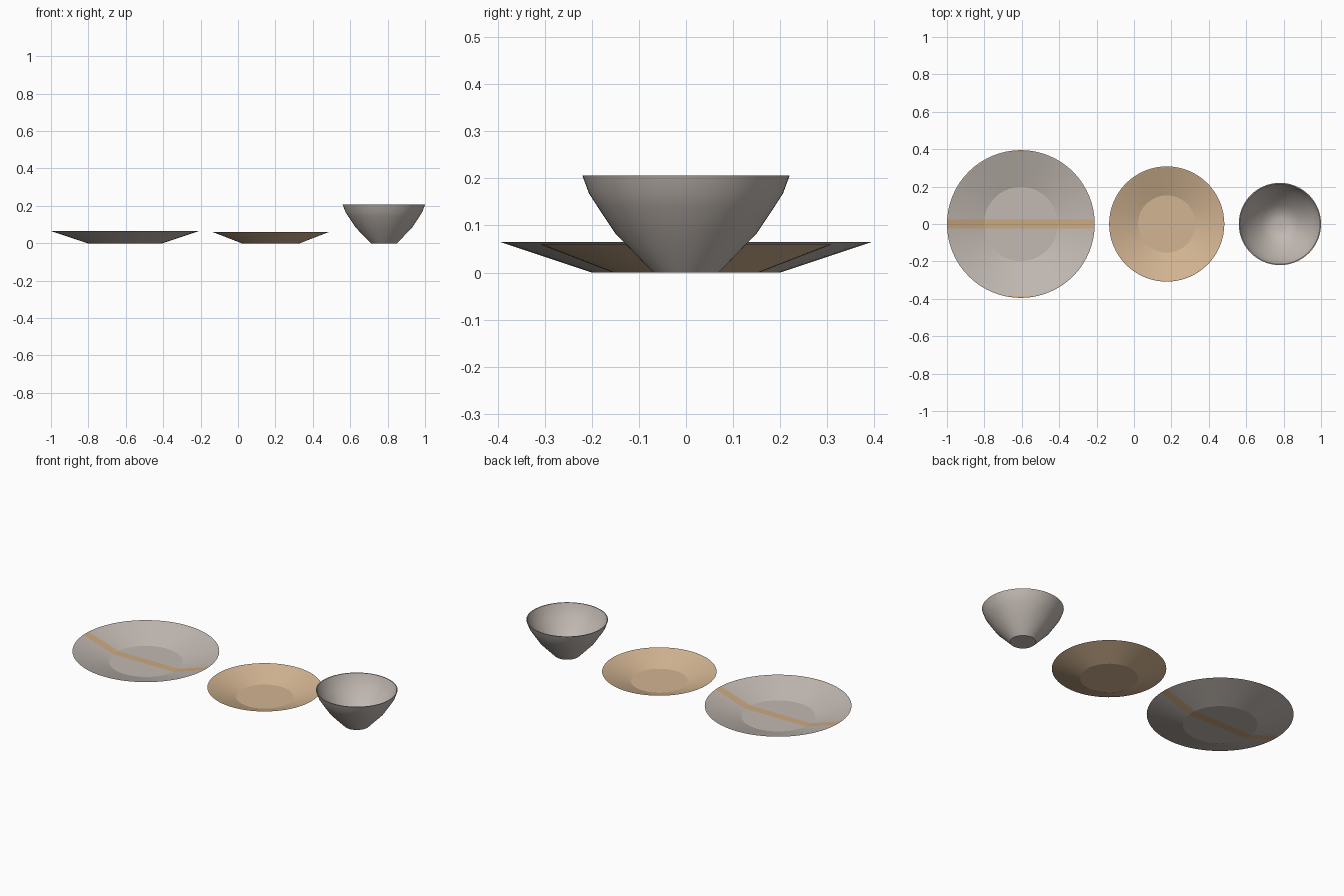
import bpy, bmesh, math

if "Cube" in bpy.data.objects:
    bpy.data.objects.remove(bpy.data.objects["Cube"])

SEG = 64


def material(name, rgb):
    m = bpy.data.materials.new(name)
    m.diffuse_color = (*rgb, 1.0)
    m.use_nodes = True
    m.node_tree.nodes["Principled BSDF"].inputs["Base Color"].default_value = m.diffuse_color
    return m


stone = material("stone grey", (0.54, 0.485, 0.445))
sand = material("sand tan", (0.65, 0.46, 0.29))
ochre = material("ochre stripe", (0.60, 0.40, 0.22))


def lathe(name, x, profile, mats, angle, stripes=None):
    """Spin a closed shell profile (outer foot -> rim -> inner floor), cap both ends."""
    bm = bmesh.new()
    rings = []
    for r, z in profile:
        rings.append([bm.verts.new((r * math.cos(2 * math.pi * i / SEG),
                                    r * math.sin(2 * math.pi * i / SEG), z))
                      for i in range(SEG)])
    for a, b in zip(rings, rings[1:]):
        for i in range(SEG):
            j = (i + 1) % SEG
            bm.faces.new((a[i], a[j], b[j], b[i]))
    bm.faces.new(rings[0][::-1])
    bm.faces.new(rings[-1])
    # cut the painted bands and colour them by their y position
    if stripes:
        half, edge = stripes
        for y in (-edge, -half, half, edge):
            bmesh.ops.bisect_plane(bm, geom=bm.verts[:] + bm.edges[:] + bm.faces[:],
                                   plane_co=(0, y, 0), plane_no=(0, 1, 0))
        for f in bm.faces:
            y = abs(f.calc_center_median().y)
            f.material_index = 1 if y < half or y > edge else 0
    bmesh.ops.recalc_face_normals(bm, faces=bm.faces[:])
    me = bpy.data.meshes.new(name)
    bm.to_mesh(me)
    bm.free()
    for m in mats:
        me.materials.append(m)
    ob = bpy.data.objects.new(name, me)
    ob.location.x = x
    bpy.context.collection.objects.link(ob)
    bpy.ops.object.select_all(action='DESELECT')
    ob.select_set(True)
    bpy.context.view_layer.objects.active = ob
    bpy.ops.object.shade_smooth_by_angle(angle=math.radians(angle))
    return ob


def plate_profile(foot, rim, height):
    return [(foot, 0), (rim, height), (rim - 0.004, height), (foot - 0.002, 0.004)]


# dinner plate with a painted band across the middle and tinted rim ends
lathe("dinner_plate", -0.605, plate_profile(0.2, 0.395, 0.065),
      [stone, ochre], 12, stripes=(0.025, 0.386))

# side plate
lathe("side_plate", 0.175, plate_profile(0.155, 0.308, 0.059), [sand], 12)

# bowl with a rounded inside
lathe("bowl", 0.78,
      [(0.07, 0), (0.15, 0.083), (0.188, 0.14), (0.206, 0.168), (0.22, 0.206),
       (0.215, 0.206), (0.2, 0.168), (0.182, 0.14), (0.144, 0.085),
       (0.1, 0.042), (0.065, 0.015), (0.03, 0.007)],
      [stone], 32)
